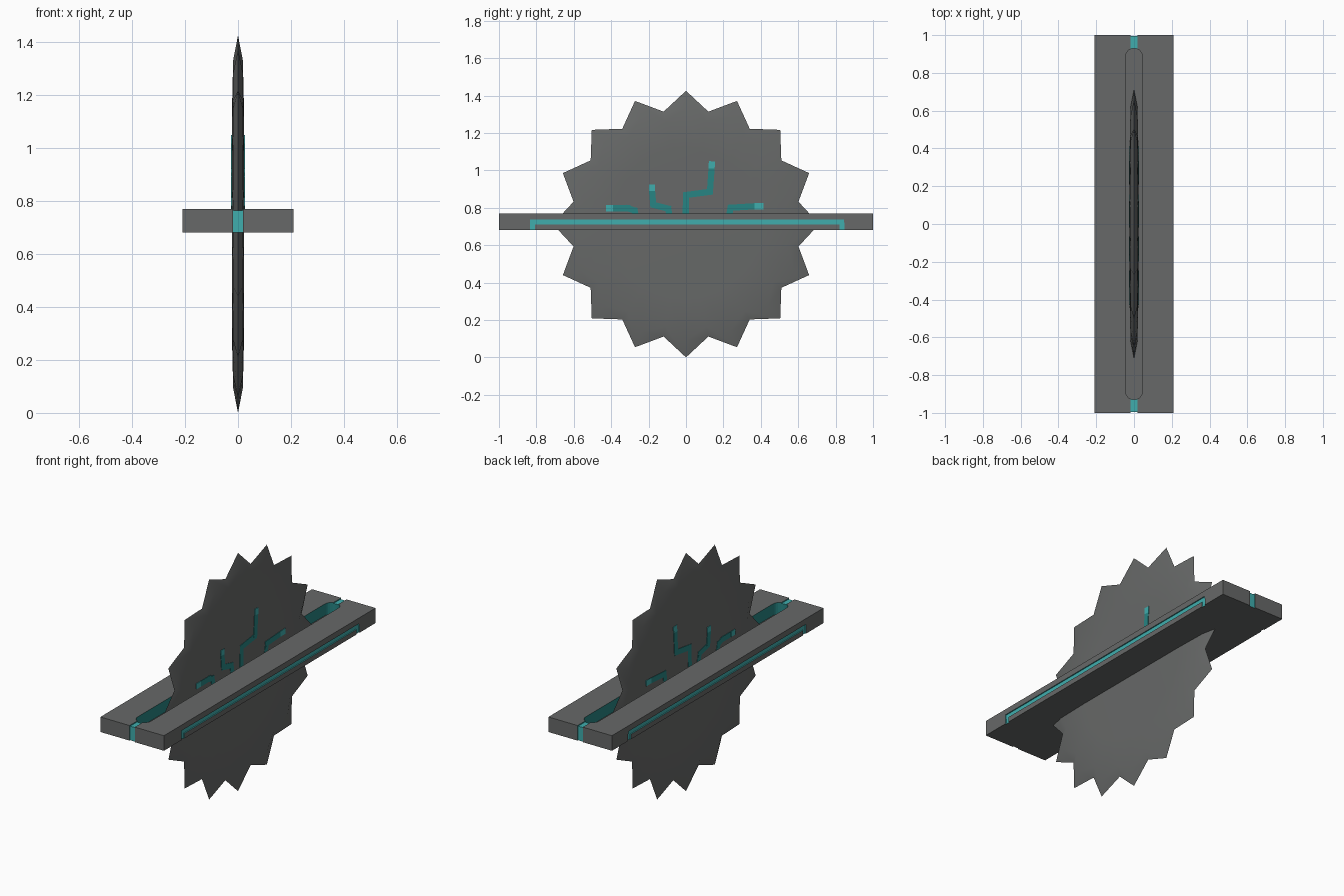
import bpy, bmesh, math
from mathutils import Vector

if "Cube" in bpy.data.objects:
    bpy.data.objects.remove(bpy.data.objects["Cube"])


def material(name, rgb):
    m = bpy.data.materials.new(name)
    m.diffuse_color = (*rgb, 1)
    m.use_nodes = True
    m.node_tree.nodes["Principled BSDF"].inputs["Base Color"].default_value = m.diffuse_color
    return m


MATS = [material("dark grey metal", (0.135, 0.14, 0.138)),
        material("deep teal", (0.02, 0.235, 0.23)),
        material("bright teal", (0.05, 0.42, 0.42))]
CZ = 0.7125  # height of the wheel centre


def finish(bm, name):
    bmesh.ops.recalc_face_normals(bm, faces=bm.faces)
    me = bpy.data.meshes.new(name)
    bm.to_mesh(me)
    bm.free()
    for m in MATS:
        me.materials.append(m)
    ob = bpy.data.objects.new(name, me)
    bpy.context.collection.objects.link(ob)
    return ob


def prism(bm, outline, offset, mat):
    """Extrude a closed 3D outline along an offset vector."""
    a = [bm.verts.new(p) for p in outline]
    b = [bm.verts.new(Vector(p) + Vector(offset)) for p in outline]
    n = len(a)
    faces = [bm.faces.new(a), bm.faces.new(b)]
    faces += [bm.faces.new((a[i], a[(i + 1) % n], b[(i + 1) % n], b[i])) for i in range(n)]
    for f in faces:
        f.material_index = mat
    return faces


def box(bm, x0, x1, y0, y1, z0, z1, mat):
    prism(bm, [(x0, y0, z0), (x1, y0, z0), (x1, y1, z0), (x0, y1, z0)], (0, 0, z1 - z0), mat)


def box_object(name, dims, mat):
    bm = bmesh.new()
    box(bm, *dims, mat)
    return finish(bm, name)


# plate
plate = box_object("plate", (-0.21, 0.21, -1, 1, 0.68, 0.77), 0)

# slot cutter: teal walls, grey floor
bm = bmesh.new()
ring = []
for k in range(26):
    s = 1 if k < 13 else -1
    a = math.pi * (k % 13) / 12 + (0 if s > 0 else math.pi)
    ring.append((0.045 * math.cos(a), s * 0.885 + 0.045 * math.sin(a), 0.70))
prism(bm, ring, (0, 0, 0.1), 1)[0].material_index = 0
cutters = [finish(bm, "slot_cutter")]

# groove cutters on the long sides and on the ends
for s in (-1, 1):
    xs = sorted((s * 0.204, s * 0.22))
    cutters.append(box_object("side_groove", (*xs, -0.835, 0.845, 0.71, 0.736), 2))
    for y in (-0.82, 0.835):
        cutters.append(box_object("groove_leg", (*xs, y - 0.013, y + 0.013, 0.66, 0.722), 2))
    ye = sorted((s * 0.994, s * 1.01))
    cutters.append(box_object("end_groove", (-0.018, 0.018, *ye, 0.66, 0.79), 2))
    yt = sorted((s * 0.9, s * 1.02))
    cutters.append(box_object("top_groove", (-0.0175, 0.0175, *yt, 0.764, 0.8), 2))

for c in cutters:
    c.hide_render = True
    mod = plate.modifiers.new("cut", 'BOOLEAN')
    mod.object = c
    mod.operation = 'DIFFERENCE'
    mod.solver = 'EXACT'
dg = bpy.context.evaluated_depsgraph_get()
cut_mesh = bpy.data.meshes.new_from_object(plate.evaluated_get(dg))
plate.modifiers.clear()
plate.data = cut_mesh
for c in cutters:
    bpy.data.objects.remove(c)

# saw wheel: sharp toothed rim, thicker core
bm = bmesh.new()
N = 32


def ring_verts(r_tooth, r_valley, x_tooth, x_valley):
    out = []
    for i in range(N):
        r, x = (r_tooth, x_tooth) if i % 2 == 0 else (r_valley, x_valley)
        a = 2 * math.pi * i / N
        out.append(bm.verts.new((x, r * math.sin(a), CZ + r * math.cos(a))))
    return out


rim = ring_verts(0.7125, 0.613, 0, 0)
for s in (-1, 1):
    rings = [rim, ring_verts(0.62, 0.56, s * 0.018, s * 0.02),
             ring_verts(0.40, 0.40, s * 0.0235, s * 0.0235)]
    for o, i in zip(rings, rings[1:]):
        for k in range(N):
            j = (k + 1) % N
            bm.faces.new((o[k], o[j], i[j], i[k]))
    bm.faces.new(rings[-1])
wheel = finish(bm, "saw_wheel")

# circuit-like strips on both sides of the wheel, each with a bright tip
STRIPS = [
    [(-0.265, 0.74), (-0.275, 0.785), (-0.31, 0.797), (-0.395, 0.797), (-0.415, 0.797)],
    [(-0.085, 0.74), (-0.095, 0.795), (-0.175, 0.815), (-0.182, 0.895), (-0.182, 0.91)],
    [(-0.002, 0.74), (0.0, 0.868), (0.128, 0.885), (0.137, 1.015), (0.138, 1.035)],
    [(0.228, 0.74), (0.238, 0.80), (0.37, 0.808), (0.40, 0.808)],
]


def strip(bm, pts, s):
    for n, (p, q) in enumerate(zip(pts, pts[1:])):
        p, q = Vector(p), Vector(q)
        tip = n == len(pts) - 2
        d = (q - p).normalized()
        w = 0.0165
        side = Vector((-d.y, d.x)) * w
        a, b = p - d * w * (0.3 if tip else 0.8), q + d * w * 0.8
        quad = [a + side, a - side, b - side, b + side]
        top = 0.0255 + 0.0004 * n  # tiny step keeps overlaps clean
        prism(bm, [(s * 0.016, v.x, v.y) for v in quad], (s * (top - 0.016), 0, 0), 2 if tip else 1)


for s, name in ((1, "right_strips"), (-1, "left_strips")):
    bm = bmesh.new()
    for pts in STRIPS:
        strip(bm, pts, s)
    finish(bm, name)

# smooth the nearly flat wheel faces while keeping edges sharp
bpy.ops.object.select_all(action='DESELECT')
wheel.select_set(True)
bpy.context.view_layer.objects.active = wheel
bpy.ops.object.shade_smooth_by_angle(angle=math.radians(25))
